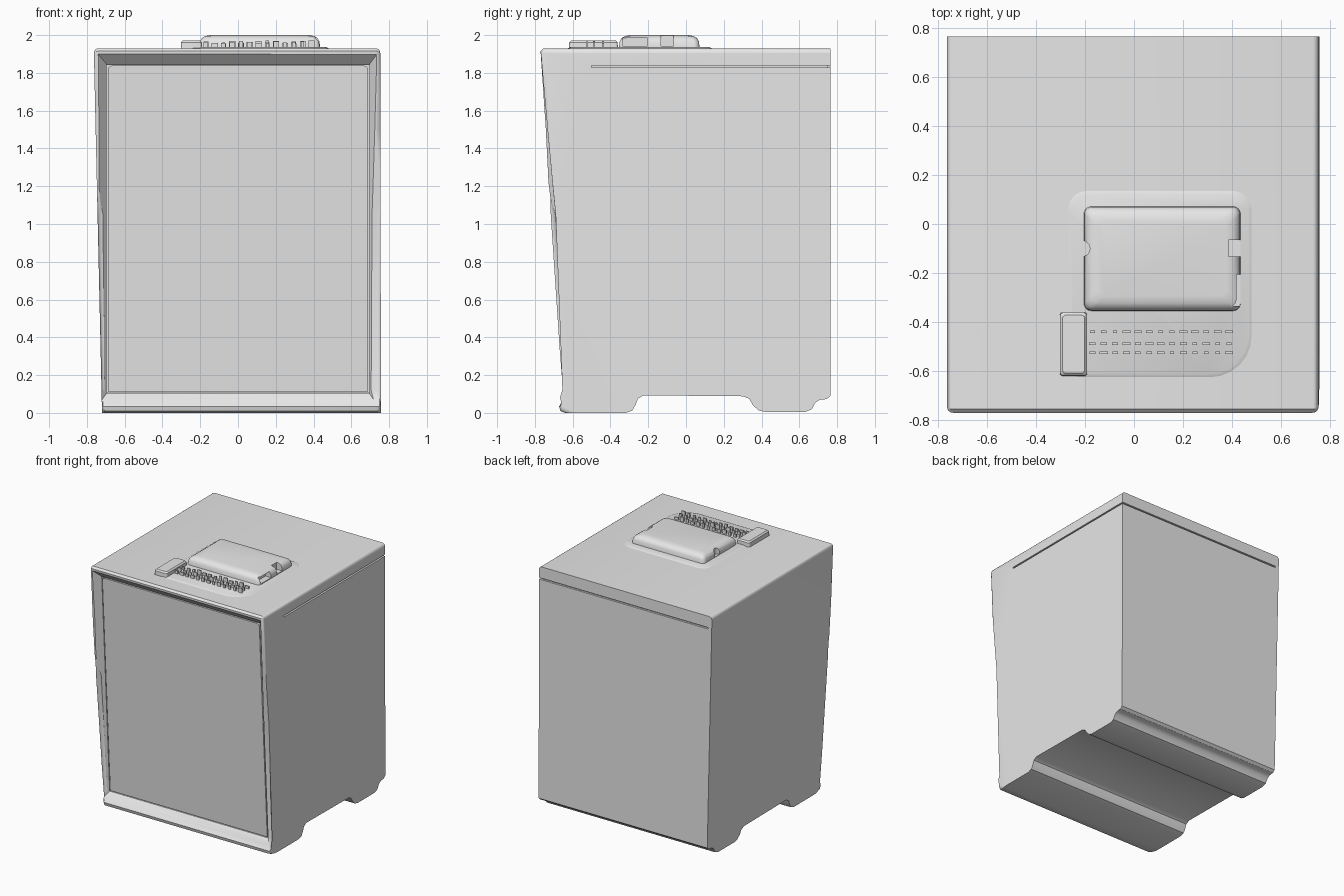
import bpy, bmesh, math, random

if "Cube" in bpy.data.objects:
    bpy.data.objects.remove(bpy.data.objects["Cube"])

random.seed(4)
grey = bpy.data.materials.new("light grey")
grey.diffuse_color = (0.8, 0.8, 0.8, 1)
grey.use_nodes = True
grey.node_tree.nodes["Principled BSDF"].inputs["Base Color"].default_value = grey.diffuse_color


def finish(name, bm):
    bmesh.ops.recalc_face_normals(bm, faces=bm.faces[:])
    me = bpy.data.meshes.new(name)
    bm.to_mesh(me)
    bm.free()
    me.materials.append(grey)
    ob = bpy.data.objects.new(name, me)
    bpy.context.collection.objects.link(ob)
    return ob


def loft(rings):
    """Closed solid through rings of equal point count."""
    bm = bmesh.new()
    vs = [[bm.verts.new(p) for p in r] for r in rings]
    n = len(rings[0])
    for a, b in zip(vs, vs[1:]):
        for i in range(n):
            j = (i + 1) % n
            bm.faces.new((a[i], a[j], b[j], b[i]))
    bm.faces.new(vs[0][::-1])
    bm.faces.new(vs[-1])
    return bm


def box(bm, x0, x1, y0, y1, z0, z1):
    verts = bmesh.ops.create_cube(bm, size=1)["verts"]
    for v in verts:
        v.co = ((x0 + x1) / 2 + v.co.x * (x1 - x0),
                (y0 + y1) / 2 + v.co.y * (y1 - y0),
                (z0 + z1) / 2 + v.co.z * (z1 - z0))


def box_object(name, *dims):
    bm = bmesh.new()
    box(bm, *dims)
    return finish(name, bm)


def rounded_outline(x0, x1, y0, y1, radii, z, inset=0.0):
    """Corner radii run front-left, front-right, back-right, back-left."""
    x0, x1, y0, y1 = x0 + inset, x1 - inset, y0 + inset, y1 - inset
    corners = [(x0, y0, 1, 1, 180), (x1, y0, -1, 1, 270),
               (x1, y1, -1, -1, 0), (x0, y1, 1, -1, 90)]
    pts = []
    for (x, y, sx, sy, start), r in zip(corners, radii):
        for k in range(7):
            a = math.radians(start + 15 * k)
            pts.append((x + sx * r + r * math.cos(a), y + sy * r + r * math.sin(a), z))
    return pts


def cut(ob, *cutters):
    for c in cutters:
        c.hide_render = True
        m = ob.modifiers.new("cut", "BOOLEAN")
        m.object, m.operation, m.solver = c, "DIFFERENCE", "EXACT"


def bake(ob, angle=35):
    bpy.ops.object.select_all(action="DESELECT")
    bpy.context.view_layer.objects.active = ob
    ob.select_set(True)
    bpy.ops.object.convert(target="MESH")
    bpy.ops.object.shade_smooth_by_angle(angle=math.radians(angle))


# Cabinet: side profile (y, z) lofted from left to right, feet included
lower = [(-0.63, 0.12), (-0.645, 0.07), (-0.672, 0.035), (-0.665, 0.01), (-0.64, 0.0),
         (-0.32, 0.0), (-0.285, 0.012), (-0.268, 0.04), (-0.255, 0.075), (-0.225, 0.093),
         (0.3, 0.088), (0.335, 0.075), (0.355, 0.04), (0.385, 0.013), (0.42, 0.005),
         (0.63, 0.005), (0.665, 0.018), (0.685, 0.055), (0.71, 0.07), (0.745, 0.073),
         (0.765, 0.09), (0.765, 1.93)]
left_front = [(-0.755, 1.93), (-0.77, 1.915), (-0.742, 1.5), (-0.728, 1.22),
              (-0.718, 1.14), (-0.692, 1.05)]
right_front = [(-0.755, 1.93), (-0.77, 1.915), (-0.733, 1.5), (-0.707, 1.22),
               (-0.699, 1.14), (-0.69, 1.05)]
bm = loft([[(-0.72 - 0.0225 * z, y, z) for y, z in left_front + lower],
           [(0.757 - 0.002 * z, y, z) for y, z in right_front + lower]])


def side_edge(e):
    a, b = (v.co for v in e.verts)
    return a.x * b.x > 0 and abs(a.x - b.x) < 0.1


top_edges = [e for e in bm.edges if side_edge(e) and
             (all(v.co.z > 1.9 for v in e.verts)
              or (all(v.co.y < -0.6 for v in e.verts)))]
bmesh.ops.bevel(bm, geom=top_edges, offset=0.03, offset_type="OFFSET",
                segments=4, profile=0.5, affect="EDGES", clamp_overlap=True)
cabinet = finish("cabinet", bm)


# Sloping bezel opening around the front panel
def rect_ring(x0, x1, low, high, dy=0.0):
    return [(x0, low[0] + dy, low[1]), (x1, low[0] + dy, low[1]),
            (x1, high[0] + dy, high[1]), (x0, high[0] + dy, high[1])]


outer = (-0.745, 0.74, (-0.675, 0.035), (-0.775, 1.905))
inner = (-0.695, 0.695, (-0.615, 0.105), (-0.715, 1.845))
opening = finish("opening_cutter", loft([rect_ring(*outer, dy=-0.2), rect_ring(*outer),
                                         rect_ring(*inner), rect_ring(*inner, dy=0.03)]))
# Lid seam on the right side and back
seam_side = box_object("side_seam_cutter", 0.735, 0.85, -0.5, 0.85, 1.828, 1.84)
seam_back = box_object("back_seam_cutter", -0.73, 0.74, 0.75, 0.85, 1.828, 1.84)
cut(cabinet, opening, seam_side, seam_back)
bake(cabinet)

# Front panel filling the opening
face = (-0.688, 0.688, (-0.617, 0.112), (-0.717, 1.838))
panel_bm = loft([rect_ring(*face), rect_ring(*face, dy=0.045)])
front = [e for e in panel_bm.edges if all(v.co.y < -0.6 for v in e.verts)
         and len({round(v.co.y, 2) for v in e.verts} | {0}) > 0]
corners = [e for e in front if abs(e.verts[0].co.y - e.verts[1].co.y) > 0.04
           and abs(e.verts[0].co.z - e.verts[1].co.z) < 0.01]
bmesh.ops.bevel(panel_bm, geom=corners, offset=0.02, segments=3, profile=0.5, affect="EDGES")
bake(finish("front_panel", panel_bm))

# Low pad on the top
pad = (-0.27, 0.48, -0.625, 0.135)
pad_r = (0.05, 0.17, 0.08, 0.08)
bake(finish("top_pad", loft([rounded_outline(*pad, pad_r, 1.92),
                             rounded_outline(*pad, pad_r, 1.93),
                             rounded_outline(*pad, pad_r, 1.936, 0.012)])))

# Raised block with notched sides
block = (-0.205, 0.435, -0.355, 0.072)
r = (0.03,) * 4
raised = finish("raised_block", loft([rounded_outline(*block, r, z, i) for z, i in
                                      ((1.925, 0), (1.965, 0.003), (1.984, 0.014),
                                       (1.995, 0.032), (2.0, 0.06))]))
notches = [box_object("notch_cutter", 0.385, 0.5, -0.132, -0.065, 1.942, 2.1),
           box_object("notch_cutter", 0.385, 0.5, -0.335, -0.205, 1.942, 1.986)]
bm = bmesh.new()
bmesh.ops.create_cone(bm, cap_ends=True, segments=20, radius1=0.032, radius2=0.032, depth=0.2)
bmesh.ops.translate(bm, verts=bm.verts, vec=(-0.212, -0.1, 2.04))
notches.append(finish("round_notch_cutter", bm))
cut(raised, *notches)
bake(raised)

# Small end block beside the pegs
tab = (-0.303, -0.19, -0.62, -0.36)
r = (0.012,) * 4
bake(finish("end_block", loft([rounded_outline(*tab, r, z, i) for z, i in
                               ((1.92, 0), (1.962, 0.002), (1.972, 0.012))])))

# Three rows of small upright pegs
bm = bmesh.new()
for y in (-0.44, -0.488, -0.525):
    for k in range(13):
        x = -0.17 + k * 0.0465
        w = random.uniform(0.008, 0.017)
        box(bm, x - w, x + w, y - 0.005, y + 0.005, 1.93, random.uniform(1.955, 1.972))
finish("pegs", bm)
